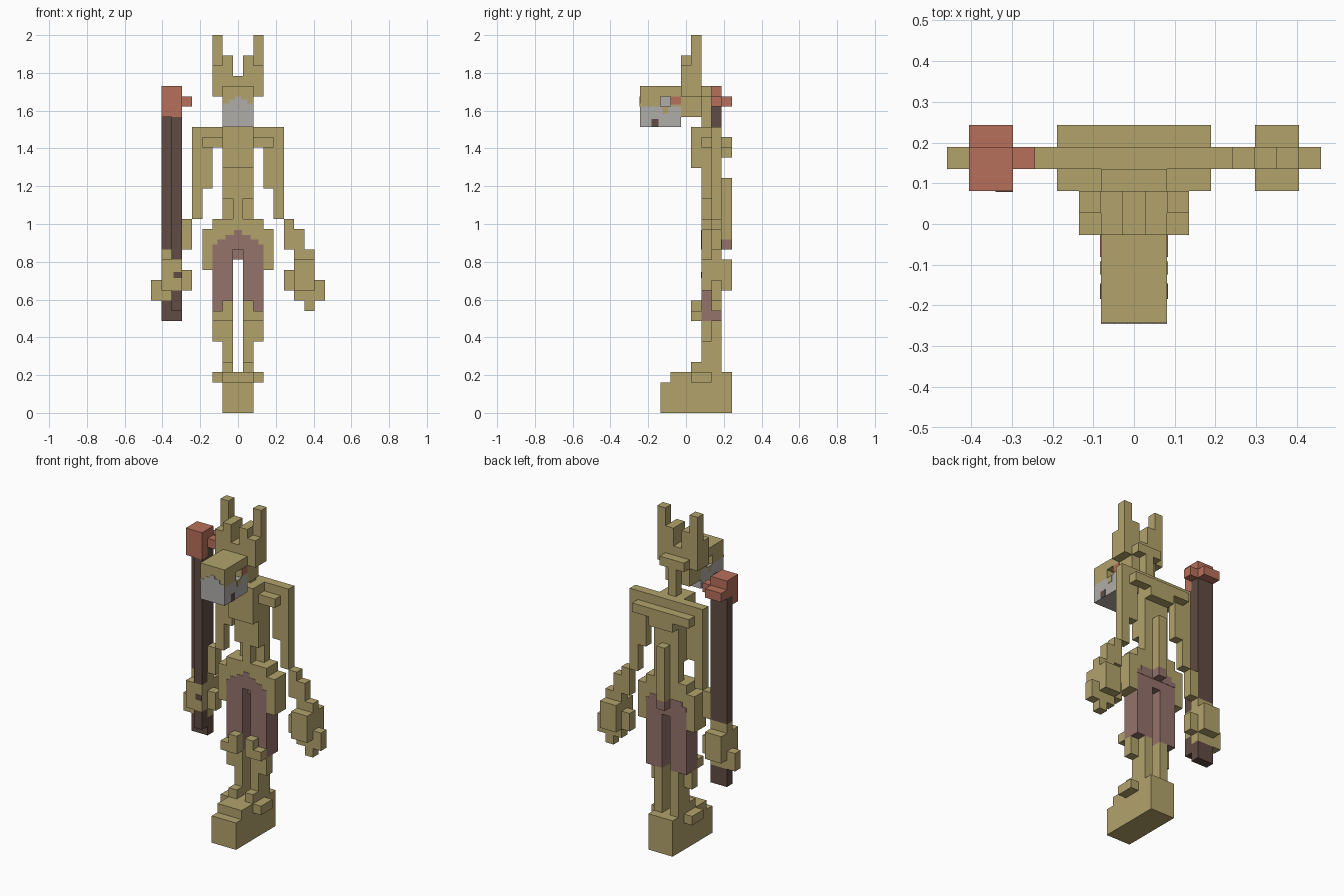
import bpy, bmesh, math
from mathutils import Vector

if "Cube" in bpy.data.objects:
    bpy.data.objects.remove(bpy.data.objects["Cube"])

U = 2 / 37                      # size of one block
OFF = Vector((8.5, 4.5, 0))     # block grid centre


def mat(name, rgb):
    m = bpy.data.materials.new(name)
    lin = [((c / 255 + 0.055) / 1.055) ** 2.4 for c in rgb]
    m.diffuse_color = (*lin, 1)
    m.use_nodes = True
    m.node_tree.nodes["Principled BSDF"].inputs["Base Color"].default_value = m.diffuse_color
    return m


OLIVE = mat("olive", (178, 163, 108))
GREY = mat("grey", (176, 174, 170))
MAUVE = mat("mauve", (148, 115, 107))
BROWN = mat("dark_brown", (97, 75, 67))
RED = mat("clay_red", (183, 112, 91))

taken = {}      # block -> part name; the first part to claim a block keeps it
parts = []


def flip(b):
    return (17 - b[1], 17 - b[0]) + tuple(b[2:])


def part(name, boxes, m, mirror=False):
    """Claim the blocks in boxes (x0, x1, y0, y1, z0, z1)."""
    if mirror:
        boxes = boxes + [flip(b) for b in boxes]
    for x0, x1, y0, y1, z0, z1 in boxes:
        for x in range(x0, x1):
            for y in range(y0, y1):
                for z in range(z0, z1):
                    taken.setdefault((x, y, z), name)
    parts.append((name, m))


def finish(name, bm, m):
    me = bpy.data.meshes.new(name)
    bm.to_mesh(me)
    bm.free()
    me.materials.append(m)
    bpy.context.collection.objects.link(bpy.data.objects.new(name, me))


def build(name, m):
    """Skin a part's blocks, leaving out faces hidden by neighbours."""
    bm = bmesh.new()
    verts = {}
    for c in [k for k, v in taken.items() if v == name]:
        for ax in range(3):
            for s in (0, 1):
                n = list(c)
                n[ax] += 2 * s - 1
                if tuple(n) in taken:
                    continue
                a, b = (ax + 1) % 3, (ax + 2) % 3
                loop = []
                for da, db in ((0, 0), (1, 0), (1, 1), (0, 1)):
                    p = list(c)
                    p[ax] += s
                    p[a] += da
                    p[b] += db
                    p = tuple(p)
                    if p not in verts:
                        verts[p] = bm.verts.new((Vector(p) - OFF) * U)
                    loop.append(verts[p])
                bm.faces.new(loop if s else loop[::-1])
    bmesh.ops.dissolve_limit(bm, angle_limit=math.radians(1),
                             verts=bm.verts, edges=bm.edges)
    finish(name, bm, m)


def plates(name, boxes, m, mirror=False):
    """Thin painted patches given in block units."""
    if mirror:
        boxes = boxes + [flip(b) for b in boxes]
    bm = bmesh.new()
    for x0, x1, y0, y1, z0, z1 in boxes:
        r = bmesh.ops.create_cube(bm, size=1)["verts"]
        for v in r:
            v.co = (Vector((x0 + (v.co.x + .5) * (x1 - x0),
                            y0 + (v.co.y + .5) * (y1 - y0),
                            z0 + (v.co.z + .5) * (z1 - z0))) - OFF) * U
    finish(name, bm, m)


# staff, with its shaft passing through the hand
part("staff_shaft", [(1, 3, 7, 8, 9, 11), (1, 3, 7, 8, 16, 30),
                     (2, 3, 6, 7, 10, 12), (2, 3, 6, 7, 15, 29)], BROWN)
part("staff_head", [(1, 3, 6, 7, 29, 32), (1, 3, 7, 8, 30, 32),
                    (1, 3, 8, 9, 30, 31), (3, 4, 7, 8, 30, 31)], RED)

# base and feet
part("base", [(7, 10, 2, 9, 0, 3), (7, 10, 3, 9, 3, 4)], OLIVE)
part("feet", [(6, 7, 5, 7, 3, 4), (7, 8, 5, 6, 4, 5)], OLIVE, True)

# legs
part("knees", [(6, 8, 5, 6, 9, 10), (7, 8, 5, 6, 10, 11)], OLIVE, True)
part("shins", [(7, 8, 6, 8, 4, 9), (6, 7, 6, 7, 7, 9)], OLIVE, True)
part("thighs", [(6, 8, 6, 8, 9, 16), (8, 9, 7, 8, 15, 16),
                (8, 9, 8, 9, 16, 17)], MAUVE, True)

# hips and torso
part("hips", [(5, 12, 6, 8, 16, 18), (5, 6, 6, 8, 14, 16),
              (6, 8, 6, 8, 18, 19)], OLIVE, True)
part("spine", [(8, 9, 8, 9, 17, 23), (8, 9, 6, 8, 18, 21),
               (7, 10, 7, 8, 18, 28)], OLIVE)
part("chest", [(7, 10, 6, 7, 21, 28), (7, 10, 5, 6, 24, 28),
               (5, 12, 6, 7, 26, 27)], OLIVE)
part("shoulders", [(4, 13, 7, 8, 27, 28), (5, 12, 8, 9, 26, 27),
                   (7, 10, 8, 9, 25, 26)], OLIVE)

# arms and hands
part("arms", [(11, 13, 7, 8, 22, 28), (12, 13, 7, 8, 19, 22),
              (13, 14, 7, 8, 16, 21), (13, 14, 7, 8, 16, 19),
              (14, 15, 7, 8, 16, 18)][:2] +
     [(13, 14, 7, 8, 16, 19), (14, 15, 7, 8, 16, 18)], OLIVE, True)
part("hands", [(14, 16, 6, 9, 12, 15), (14, 16, 7, 8, 11, 16),
               (13, 14, 7, 8, 12, 14), (16, 17, 7, 8, 11, 13),
               (15, 16, 7, 8, 10, 11)], OLIVE, True)

# head: grey jaw, hollow eye sockets, crest and tall ears
part("jaw", [(7, 10, 0, 4, 28, 30)], GREY)
part("eye_core", [(8, 9, 2, 3, 30, 31)], GREY)
part("skull", [(7, 10, 0, 4, 31, 32), (7, 10, 0, 2, 30, 31),
               (7, 10, 3, 4, 30, 31), (7, 10, 4, 6, 29, 33),
               (7, 10, 6, 7, 31, 32)], OLIVE)
part("neck", [(8, 9, 6, 7, 28, 31)], OLIVE)
part("crest", [(6, 8, 4, 6, 31, 34), (7, 8, 4, 6, 34, 35)], OLIVE, True)
part("ears", [(6, 7, 5, 6, 34, 37)], OLIVE, True)

for nm, m in parts:
    build(nm, m)

T = 0.04   # plate thickness in blocks
# arched cloth edge on the front and back of the hips
steps = [(2.5, 16, 16.5), (2, 16.5, 17), (1.2, 17, 17.4), (0.4, 17.4, 17.9)]
plates("cloth_edge", [(8.5 - w, 8.5 + w, 6 - T, 6, a, b) for w, a, b in steps] +
       [(6, 11, 8, 8 + T, 16, 16.5), (6.5, 10.5, 8, 8 + T, 16.5, 17)], MAUVE)
# grey muzzle edge
plates("muzzle_edge", [(7, 10, -T, 0, 30, 30.3), (7.6, 9.4, -T, 0, 30.3, 30.7),
                       (8.2, 8.8, -T, 0, 30.7, 31)], GREY)
# cheek marks on both sides of the head
plates("cheek_dark", [(10, 10 + T, 1.1, 1.8, 28, 28.8)], BROWN, True)
plates("cheek_notch", [(10, 10 + T, 2.2, 2.8, 29.3, 30)], OLIVE, True)
plates("cheek_red", [(10, 10 + T, 3, 4, 30.2, 31)], RED, True)
# bit of shaft showing between the fingers
plates("grip_mark", [(2.2, 3, 6 - T, 6, 13.2, 13.8)], BROWN)
